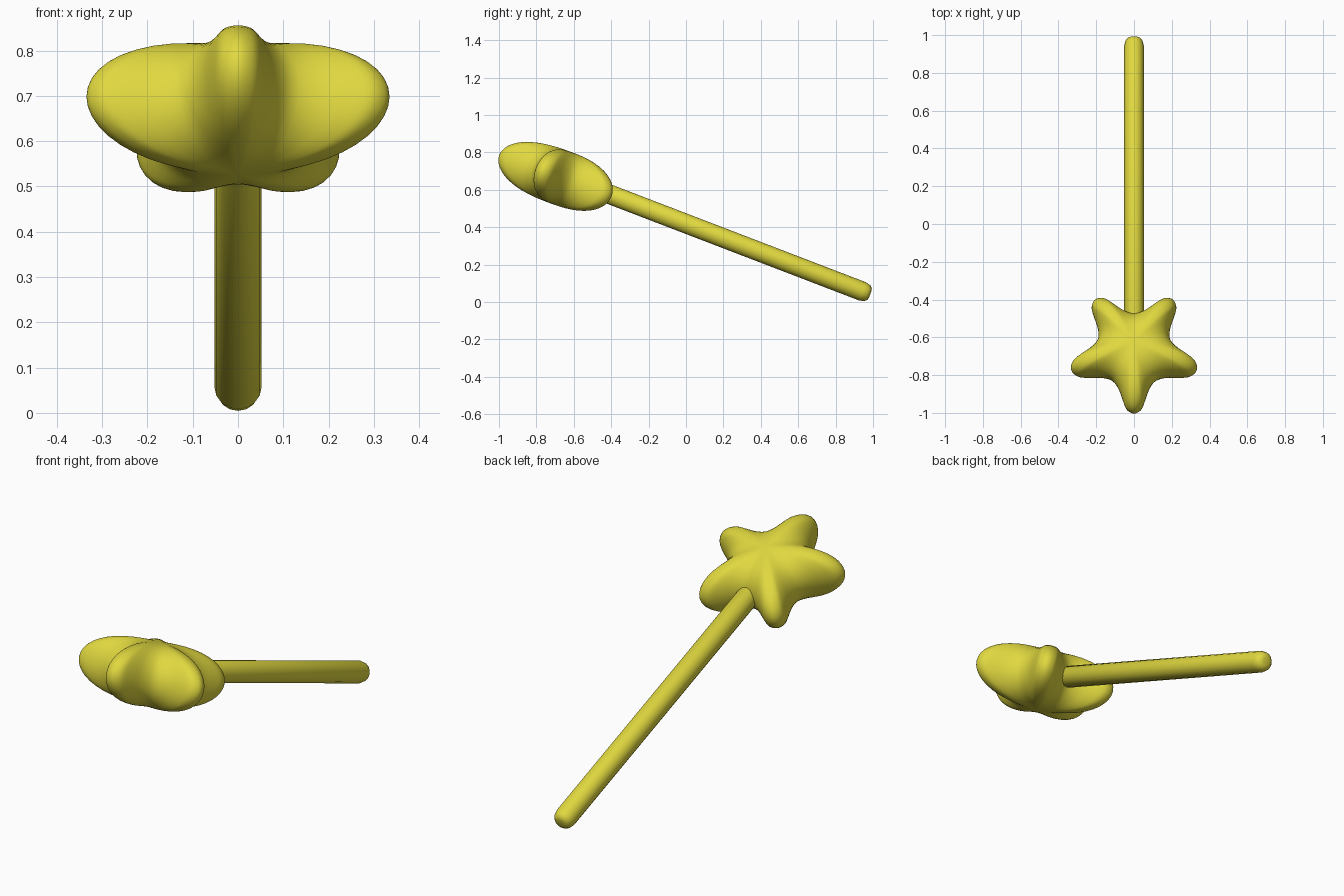
import bpy, bmesh, math
from mathutils import Matrix, Vector

if "Cube" in bpy.data.objects:
    bpy.data.objects.remove(bpy.data.objects["Cube"])

yellow = bpy.data.materials.new("yellow")
yellow.diffuse_color = (0.75, 0.69, 0.05, 1)
yellow.use_nodes = True
yellow.node_tree.nodes["Principled BSDF"].inputs["Base Color"].default_value = yellow.diffuse_color


def finish(name, bm, matrix):
    bm.transform(matrix)
    bmesh.ops.recalc_face_normals(bm, faces=bm.faces)
    mesh = bpy.data.meshes.new(name)
    bm.to_mesh(mesh)
    bm.free()
    mesh.materials.append(yellow)
    for p in mesh.polygons:
        p.use_smooth = True
    obj = bpy.data.objects.new(name, mesh)
    bpy.context.collection.objects.link(obj)
    return obj


def smooth(pts, steps=3):
    # closed Catmull-Rom curve through the points
    out, n = [], len(pts)
    for i in range(n):
        a, b, c, d = (pts[(i + k) % n] for k in (-1, 0, 1, 2))
        for s in range(steps):
            t = s / steps
            out.append(0.5 * (2 * b + (c - a) * t + (2 * a - 5 * b + 4 * c - d) * t * t
                              + (3 * b - a - 3 * c + d) * t ** 3))
    return out


# Star outline: one arm (valley to tip), mirrored and repeated five times
half = [(0.162, 0.118), (0.212, 0.082), (0.275, 0.060), (0.322, 0.043), (0.343, 0.022)]
arm = [(a, -w) for a, w in half] + [(0.35, 0)] + [(a, w) for a, w in half[:0:-1]]
outline = []
for k in range(5):
    turn = Matrix.Rotation(math.radians(-90 + 72 * k), 2)
    outline += [turn @ Vector(p) for p in arm]
outline = smooth(outline)

# Puffy star: shrinking rings of the outline, domed above and below
bm = bmesh.new()
H, N = 0.148, len(outline)
levels = [math.pi * i / 24 for i in range(1, 24)]
rings = []
for t in levels:
    s = math.sin(t)
    h = H * math.copysign(math.sqrt(max(0, 1 - s ** 2.5)), math.cos(t)) if abs(s - 1) > 1e-6 else 0
    rings.append([bm.verts.new((p.x * s, p.y * s, h)) for p in outline])
for r, q in zip(rings, rings[1:]):
    for i in range(N):
        j = (i + 1) % N
        bm.faces.new((r[i], r[j], q[j], q[i]))
for ring, z in ((rings[0], H), (rings[-1], -H)):
    pole = bm.verts.new((0, 0, z))
    for i in range(N):
        bm.faces.new((ring[i], ring[(i + 1) % N], pole))
star = finish("star", bm, Matrix.Translation((0, -0.67, 0.665))
              @ Matrix.Rotation(math.radians(-20), 4, 'X'))

# Handle: round rod with softened ends, running into the star's rear valley
start, end = Vector((0, -0.55, 0.63)), Vector((0, 0.985, 0.041))
axis = end - start
length = axis.length
profile = [(0, 0), (0.03, 0), (0.052, 0.03), (0.052, length - 0.045), (0.046, length - 0.018),
           (0.034, length - 0.004), (0.018, length), (0, length)]
bm = bmesh.new()
vs = [bm.verts.new((r, 0, z)) for r, z in profile]
es = [bm.edges.new(pair) for pair in zip(vs, vs[1:])]
bmesh.ops.spin(bm, geom=vs + es, cent=(0, 0, 0), axis=(0, 0, 1), angle=2 * math.pi,
               steps=16, use_merge=True)
bmesh.ops.remove_doubles(bm, verts=bm.verts, dist=0.0005)
handle = finish("handle", bm, Matrix.Translation(start)
                @ axis.to_track_quat('Z', 'Y').to_matrix().to_4x4())
